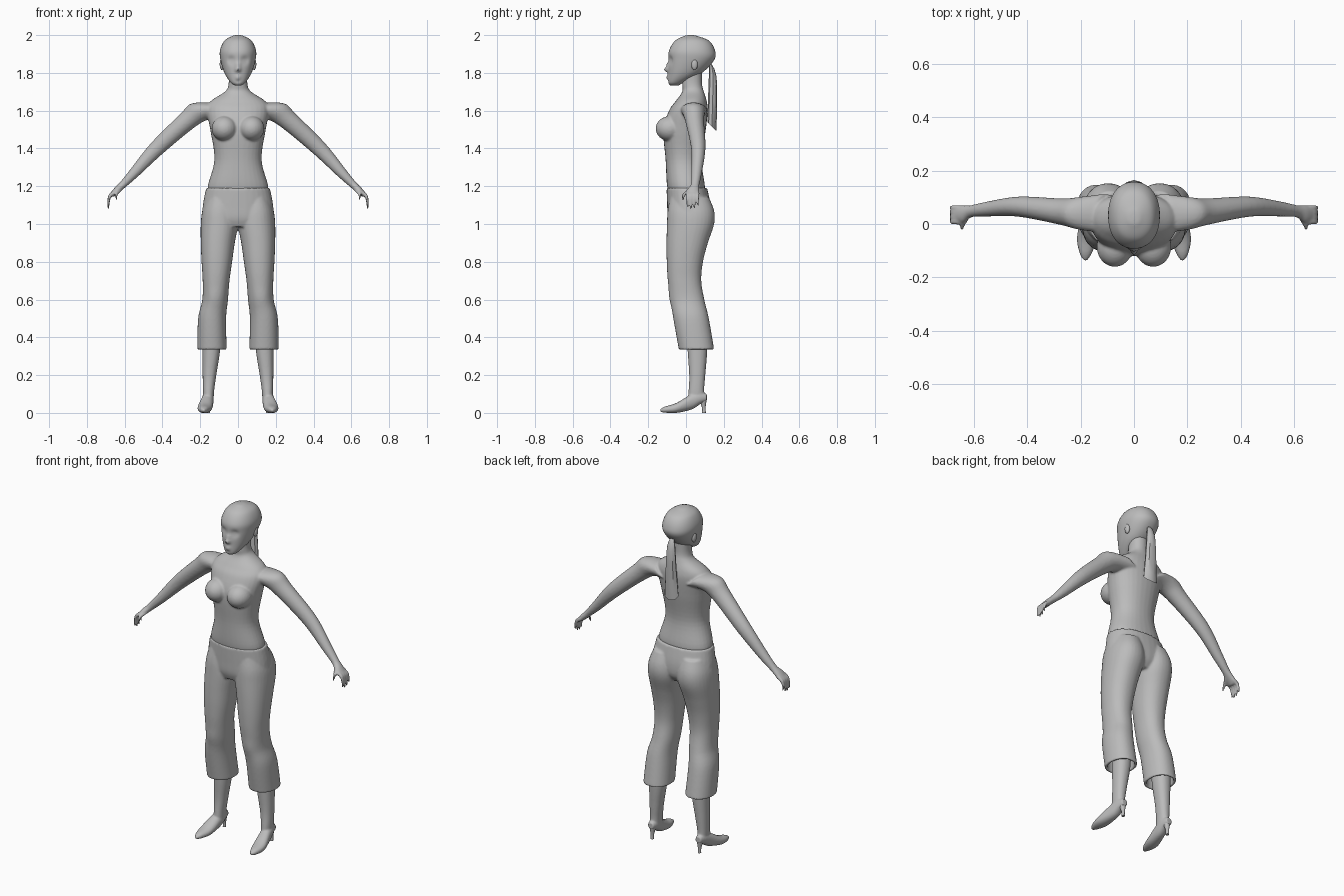
import bpy, bmesh, math
from mathutils import Matrix, Vector

if "Cube" in bpy.data.objects:
    bpy.data.objects.remove(bpy.data.objects["Cube"])

grey = bpy.data.materials.new("plain_grey")
grey.use_nodes = True
grey.diffuse_color = (.5, .5, .5, 1)
grey.node_tree.nodes["Principled BSDF"].inputs["Base Color"].default_value = grey.diffuse_color

ACROSS, DEEP, UP = Vector((1, 0, 0)), Vector((0, 1, 0)), Vector((0, 0, 1))
SIDES = (1, -1)


def ring(z, half, front, back, x=0):
    """Level cross-section given by its half width, front and back."""
    return Vector((x, (front + back) / 2, z, half, (back - front) / 2))


def slice_of_foot(y, x, half, sole, top):
    """Upright cross-section facing the toes."""
    return Vector((x, y, (sole + top) / 2, half, (top - sole) / 2))


def node(x, y, z, wide, thick):
    """Cross-section around a point of a limb."""
    return Vector((x, y, z, wide, thick))


def resample(rings, steps):
    """Smooth interpolation through the given rings."""
    padded = [rings[0], *rings, rings[-1]]
    result = []
    for before, start, end, after in zip(padded, padded[1:], padded[2:], padded[3:]):
        leave, arrive = (end - before) / 2, (after - start) / 2
        for step in range(steps):
            t = step / steps
            blend = t * t * (3 - 2 * t)
            result.append(start.lerp(end, blend) + leave * (t * (1 - t) ** 2)
                          - arrive * (t * t * (1 - t)))
    return result + [rings[-1]]


def rounded(value, power):
    return math.copysign(abs(value) ** (2 / power), value)


def loft(bm, rings, u=ACROSS, v=DEEP, side=1, segments=32, steps=6, power=2.2, lip=()):
    """Closed skin over the rings; lip rings follow with a sharp edge."""
    loops = []
    for section in resample(rings, steps) + list(lip):
        loop = []
        for i in range(segments):
            angle = math.tau * i / segments
            point = (section.xyz if len(section) == 3 else Vector(section[:3])) \
                + u * section[3] * rounded(math.cos(angle), power) \
                + v * section[4] * rounded(math.sin(angle), power)
            point.x *= side
            loop.append(bm.verts.new(point))
        loops.append(loop)
    for low, high in zip(loops, loops[1:]):
        for i in range(segments):
            j = (i + 1) % segments
            bm.faces.new((low[i], low[j], high[j], high[i]))
    bm.faces.new(loops[0])
    bm.faces.new(loops[-1])


def ball(bm, centre, radii):
    bmesh.ops.create_uvsphere(bm, u_segments=24, v_segments=16, radius=1,
                              matrix=Matrix.LocRotScale(Vector(centre), None, Vector(radii)))


def push(bm, x, y, z, reach, depth):
    """Soft sculpting pull along y around a point, on both sides."""
    for vert in bm.verts:
        mirrored = Vector((abs(vert.co.x), vert.co.y, vert.co.z))
        distance = (mirrored - Vector((x, y, z))).length
        vert.co.y += depth * math.exp(-(distance / reach) ** 2)


def finish(name, bm, voxel=0, mirror=False, angle=60):
    bmesh.ops.recalc_face_normals(bm, faces=bm.faces[:])
    mesh = bpy.data.meshes.new(name)
    bm.to_mesh(mesh)
    bm.free()
    mesh.materials.append(grey)
    part = bpy.data.objects.new(name, mesh)
    bpy.context.collection.objects.link(part)
    if voxel:
        blend = part.modifiers.new("blend", 'REMESH')
        blend.mode, blend.voxel_size, blend.use_smooth_shade = 'VOXEL', voxel, True
        soften = part.modifiers.new("soften", 'SMOOTH')
        soften.factor, soften.iterations = .5, 4
    else:
        bpy.ops.object.select_all(action='DESELECT')
        part.select_set(True)
        bpy.context.view_layer.objects.active = part
        bpy.ops.object.shade_smooth_by_angle(angle=math.radians(angle))
    if mirror:
        part.modifiers.new("other_side", 'MIRROR')


# Torso with neck, bust, arms and hands
bm = bmesh.new()
loft(bm, [
    ring(z=1.14, half=.15, front=-.08, back=.09),
    ring(z=1.2, half=.16, front=-.1, back=.1),
    ring(z=1.34, half=.125, front=-.108, back=.082),
    ring(z=1.5, half=.147, front=-.12, back=.105),
    ring(z=1.6, half=.165, front=-.09, back=.115),
    ring(z=1.65, half=.145, front=-.055, back=.11),
    ring(z=1.7, half=.07, front=-.02, back=.095),
    ring(z=1.74, half=.05, front=-.02, back=.085),
    ring(z=1.82, half=.05, front=-.02, back=.085)])
limb_side = Vector((.75, 0, .66))
for side in SIDES:
    ball(bm, centre=(side * .072, -.085, 1.505), radii=(.068, .076, .066))
    limb = dict(u=DEEP, v=limb_side, side=side, segments=20, power=2)
    loft(bm, [
        node(x=.1, y=.04, z=1.6, wide=.075, thick=.065),
        node(x=.2, y=.04, z=1.595, wide=.062, thick=.064),
        node(x=.27, y=.046, z=1.545, wide=.05, thick=.052),
        node(x=.43, y=.065, z=1.4, wide=.038, thick=.042),
        node(x=.55, y=.056, z=1.27, wide=.028, thick=.028),
        node(x=.61, y=.048, z=1.208, wide=.023, thick=.02),
        node(x=.64, y=.038, z=1.18, wide=.033, thick=.018),
        node(x=.667, y=.036, z=1.153, wide=.034, thick=.014)], **limb)
    # Four fingers, the middle ones longest, then the thumb
    for finger, length in enumerate((.07, .08, .075, .06)):
        y = .008 + .018 * finger
        loft(bm, [
            node(x=.65, y=y, z=1.168, wide=.01, thick=.012),
            node(x=.68, y=y, z=1.145, wide=.009, thick=.01),
            node(x=.687, y=y, z=1.16 - length, wide=.006, thick=.006)], **limb)
    loft(bm, [
        node(x=.625, y=.03, z=1.185, wide=.012, thick=.014),
        node(x=.645, y=-.01, z=1.155, wide=.01, thick=.01),
        node(x=.642, y=-.018, z=1.125, wide=.006, thick=.006)], **limb)
finish("torso_and_arms", bm, voxel=.006)

# Head, with the face drawn out of the skull
bm = bmesh.new()
loft(bm, [
    ring(z=1.733, half=.016, front=-.082, back=-.04),
    ring(z=1.75, half=.04, front=-.094, back=-.01),
    ring(z=1.8, half=.072, front=-.094, back=.085),
    ring(z=1.87, half=.093, front=-.093, back=.15),
    ring(z=1.92, half=.095, front=-.089, back=.153),
    ring(z=1.97, half=.072, front=-.058, back=.122),
    ring(z=1.995, half=.03, front=-.01, back=.06),
    ring(z=2, half=.004, front=.015, back=.03)], segments=72, steps=8)
push(bm, x=.034, y=-.08, z=1.866, reach=.02, depth=.014)     # eye sockets
push(bm, x=.037, y=-.08, z=1.864, reach=.01, depth=-.006)    # eyelids
push(bm, x=0, y=-.09, z=1.818, reach=.013, depth=-.026)      # nose tip
push(bm, x=0, y=-.09, z=1.842, reach=.012, depth=-.012)      # nose bridge
push(bm, x=0, y=-.09, z=1.776, reach=.015, depth=-.009)      # lips
push(bm, x=0, y=-.09, z=1.758, reach=.01, depth=.005)        # hollow above the chin
finish("head", bm)

# Ears
bm = bmesh.new()
ball(bm, centre=(.085, .045, 1.845), radii=(.012, .017, .03))
finish("ears", bm, mirror=True)

# Ponytail, faceted and cut off at a slant
bm = bmesh.new()
loft(bm, [
    ring(z=1.85, half=.01, front=.12, back=.14),
    ring(z=1.8, half=.025, front=.122, back=.162),
    ring(z=1.65, half=.035, front=.117, back=.165),
    ring(z=1.515, half=.046, front=.113, back=.16)],
    v=DEEP - UP, segments=8, steps=2, power=2)
finish("ponytail", bm, angle=40)

# Cropped trousers: hips and two flared legs with hollow cuffs
bm = bmesh.new()
loft(bm, [
    ring(z=1.19, half=.169, front=-.103, back=.112),
    ring(z=1.1, half=.186, front=-.1, back=.13),
    ring(z=1.03, half=.187, front=-.096, back=.128),
    ring(z=.985, half=.15, front=-.08, back=.1)])
cuff = ring(z=.335, x=.138, half=.078, front=-.038, back=.149)
cuff_edge = ring(z=.335, x=.138, half=.064, front=-.024, back=.135)
cuff_inside = ring(z=.42, x=.138, half=.06, front=-.024, back=.12)
for side in SIDES:
    loft(bm, [
        ring(z=1.14, x=.09, half=.075, front=-.085, back=.122),
        ring(z=1.07, x=.096, half=.093, front=-.097, back=.149),
        ring(z=1, x=.098, half=.099, front=-.101, back=.149),
        ring(z=.9, x=.107, half=.09, front=-.103, back=.116),
        ring(z=.8, x=.112, half=.081, front=-.102, back=.09),
        ring(z=.7, x=.116, half=.071, front=-.096, back=.081),
        ring(z=.6, x=.121, half=.068, front=-.08, back=.097),
        ring(z=.5, x=.137, half=.074, front=-.067, back=.121),
        cuff], side=side, lip=(cuff_edge, cuff_inside))
push(bm, x=.125, y=-.07, z=.61, reach=.05, depth=-.008)      # knees
finish("trousers", bm, voxel=.0065)

# Lower legs running into pointed shoes
bm = bmesh.new()
loft(bm, [
    ring(z=.5, x=.14, half=.05, front=0, back=.115),
    ring(z=.34, x=.141, half=.047, front=.008, back=.113),
    ring(z=.2, x=.151, half=.036, front=.017, back=.102),
    ring(z=.12, x=.156, half=.03, front=.014, back=.096),
    ring(z=.07, x=.156, half=.027, front=.01, back=.1)])
loft(bm, [
    slice_of_foot(y=-.137, x=.182, half=.006, sole=.006, top=.02),
    slice_of_foot(y=-.11, x=.181, half=.023, sole=.001, top=.034),
    slice_of_foot(y=-.05, x=.176, half=.038, sole=0, top=.053),
    slice_of_foot(y=.03, x=.163, half=.033, sole=.018, top=.1),
    slice_of_foot(y=.075, x=.158, half=.028, sole=.046, top=.11),
    slice_of_foot(y=.11, x=.157, half=.018, sole=.062, top=.1)], v=UP)
finish("lower_legs_and_shoes", bm, voxel=.005, mirror=True)

# Stiletto heels
bm = bmesh.new()
loft(bm, [
    node(x=.156, y=.088, z=.075, wide=.02, thick=.022),
    node(x=.156, y=.094, z=.03, wide=.01, thick=.01),
    node(x=.156, y=.095, z=0, wide=.009, thick=.01)], segments=16, power=2)
finish("shoe_heels", bm, mirror=True)
